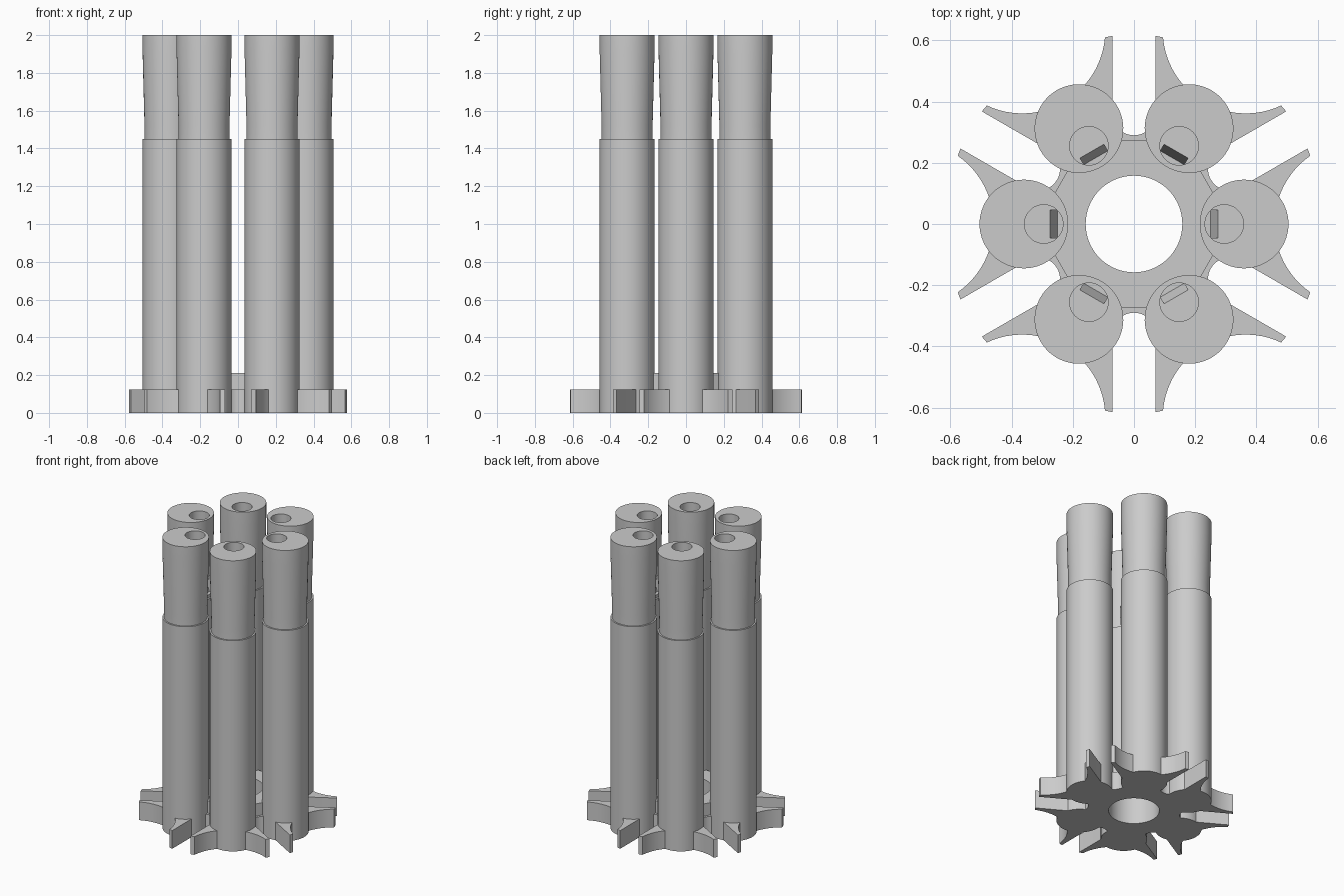
import bpy, bmesh
from math import pi, cos, sin, tau, radians, atan2, hypot
from mathutils import Matrix, Vector

if "Cube" in bpy.data.objects:
    bpy.data.objects.remove(bpy.data.objects["Cube"], do_unlink=True)

COUNT = 6
RING = 0.36        # distance of the tubes from the centre
TUBE_R = 0.145

grey = bpy.data.materials.new("light grey")
grey.use_nodes = True
grey.diffuse_color = (0.6, 0.6, 0.6, 1)
grey.node_tree.nodes["Principled BSDF"].inputs["Base Color"].default_value = (0.6, 0.6, 0.6, 1)


def new_object(name, bm):
    bmesh.ops.recalc_face_normals(bm, faces=bm.faces)
    mesh = bpy.data.meshes.new(name)
    bm.to_mesh(mesh)
    bm.free()
    mesh.materials.append(grey)
    obj = bpy.data.objects.new(name, mesh)
    bpy.context.collection.objects.link(obj)
    return obj


def prism(name, outline, offset):
    """Extrude a closed outline of 3D points along an offset."""
    bm = bmesh.new()
    face = bm.faces.new([bm.verts.new(p) for p in outline])
    result = bmesh.ops.extrude_face_region(bm, geom=[face], use_keep_orig=True)
    verts = [v for v in result["geom"] if isinstance(v, bmesh.types.BMVert)]
    bmesh.ops.translate(bm, verts=verts, vec=offset)
    return new_object(name, bm)


def circle(x, r, z, n):
    return [(x + r * cos(tau * i / n), r * sin(tau * i / n), z) for i in range(n)]


def cut(obj, cutters):
    """Subtract the cutters and remove them."""
    for cutter in cutters:
        mod = obj.modifiers.new("cut", "BOOLEAN")
        mod.operation, mod.solver, mod.object = "DIFFERENCE", "EXACT", cutter
    bpy.context.view_layer.update()
    mesh = bpy.data.meshes.new_from_object(obj.evaluated_get(bpy.context.evaluated_depsgraph_get()))
    obj.modifiers.clear()
    obj.data = mesh
    for cutter in cutters:
        bpy.data.objects.remove(cutter, do_unlink=True)


def smooth(obj):
    bpy.ops.object.select_all(action="DESELECT")
    obj.select_set(True)
    bpy.context.view_layer.objects.active = obj
    bpy.ops.object.shade_smooth_by_angle(angle=radians(30))


# Tube: straight body, stepped neck, flared head
profile = [(TUBE_R, 0), (TUBE_R, 1.45), (0.135, 1.45), (0.135, 1.52), (TUBE_R, 1.9), (TUBE_R, 2)]
bm = bmesh.new()
rings = [[bm.verts.new(p) for p in circle(RING, r, z, 64)] for r, z in profile]
for low, high in zip(rings, rings[1:]):
    for i in range(64):
        j = (i + 1) % 64
        bm.faces.new((low[i], low[j], high[j], high[i]))
bm.faces.new(rings[0])
bm.faces.new(rings[-1])
tube = new_object("tube_1", bm)

# Off-centre bore with a sloped side window facing the middle
bore = prism("bore_cutter", circle(0.295, 0.063, 1.55, 48), (0, 0, 0.6))
window = prism("window_cutter",
               [(x, -0.045, z) for x, z in ((0.19, 1.47), (0.25, 1.47), (0.275, 1.55),
                                            (0.275, 1.6), (0.19, 1.6))], (0, 0.09, 0))
cut(tube, [bore, window])
smooth(tube)
for k in range(1, COUNT):
    copy = bpy.data.objects.new(f"tube_{k + 1}", tube.data)
    copy.matrix_world = Matrix.Rotation(tau * k / COUNT, 4, "Z")
    bpy.context.collection.objects.link(copy)

# Finned base: a scallop outside each tube, then a round-ended slot between tubes
SCALLOP_X, TIP, SLOT = 0.7315, (0.576, 0.223), 0.07
scallop_r = hypot(SCALLOP_X - TIP[0], TIP[1])
half = atan2(TIP[1], SCALLOP_X - TIP[0])
sector = []
for i in range(25):
    a = pi + half - 2 * half * i / 24
    sector.append(Vector((SCALLOP_X + scallop_r * cos(a), scallop_r * sin(a), 0)))
turn = Matrix.Rotation(pi / COUNT, 3, "Z")
sector.append(turn @ Vector((0.615, -SLOT, 0)))
for i in range(17):
    a = -pi / 2 - pi * i / 16
    sector.append(turn @ Vector((0.36 + SLOT * cos(a), SLOT * sin(a), 0)))
sector.append(turn @ Vector((0.615, SLOT, 0)))
outline = []
for k in range(COUNT):
    rot = Matrix.Rotation(tau * k / COUNT, 3, "Z")
    outline += [rot @ p for p in sector]
base = prism("finned_base", outline, (0, 0, 0.125))
cut(base, [prism("base_hole_cutter", circle(0, 0.158, -0.1, 64), (0, 0, 0.5))])
smooth(base)

# Raised hexagonal hub with the same central hole
hub = prism("hub", circle(0, 0.275 / cos(pi / COUNT), 0.1, COUNT), (0, 0, 0.11))
cut(hub, [prism("hub_hole_cutter", circle(0, 0.158, -0.1, 64), (0, 0, 0.5))])
smooth(hub)
